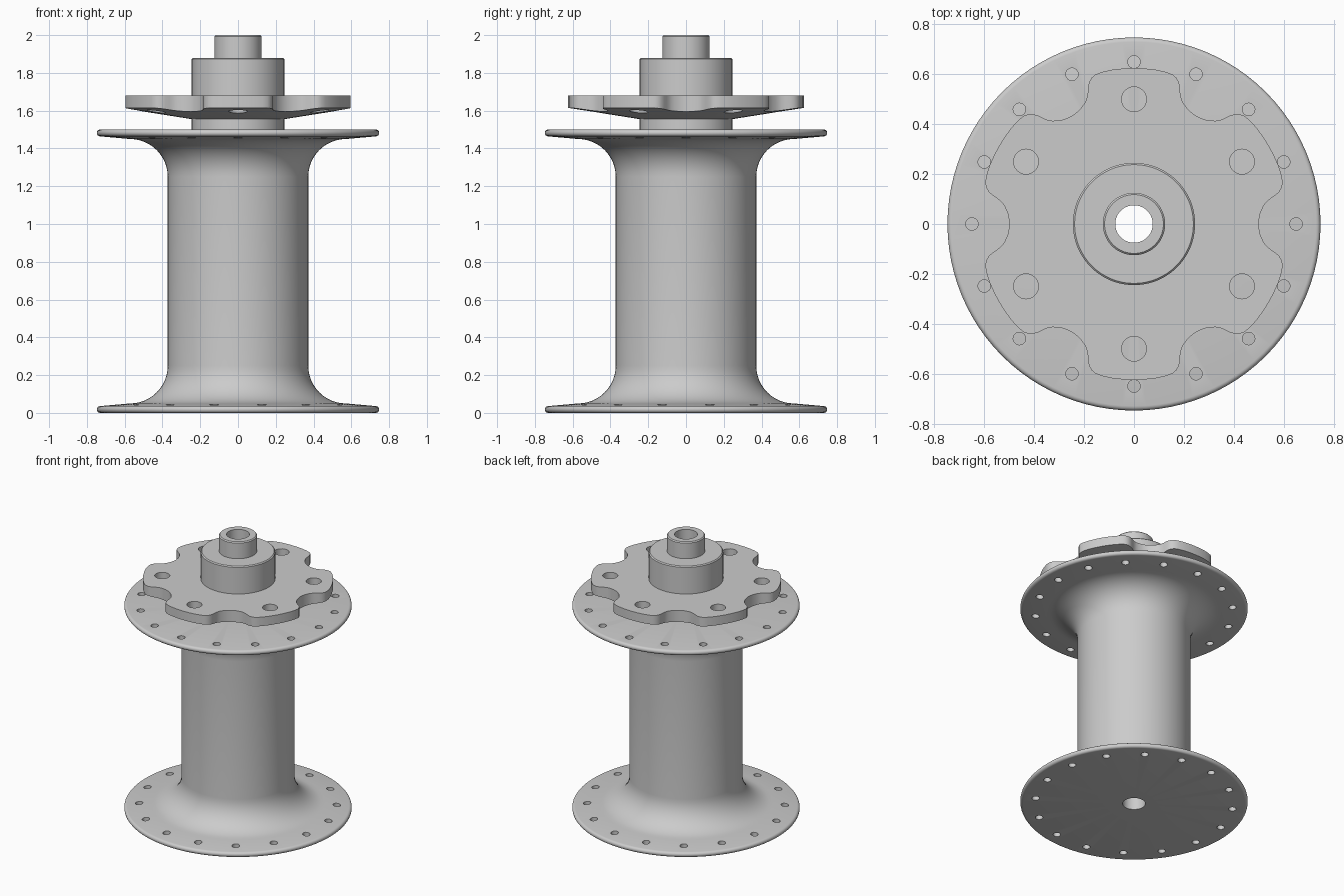
import bpy, bmesh
from math import sin, cos, pi, radians

if "Cube" in bpy.data.objects:
    bpy.data.objects.remove(bpy.data.objects["Cube"])

SEG = 96


def finish(name, bm):
    bmesh.ops.recalc_face_normals(bm, faces=bm.faces)
    mesh = bpy.data.meshes.new(name)
    bm.to_mesh(mesh)
    bm.free()
    ob = bpy.data.objects.new(name, mesh)
    bpy.context.collection.objects.link(ob)
    return ob


def skin_loops(name, loops):
    """Join equal-length rings into a closed ring-shaped solid."""
    bm = bmesh.new()
    rings = [[bm.verts.new(p) for p in loop] for loop in loops]
    n = len(rings[0])
    for a, b in zip(rings, rings[1:] + rings[:1]):
        for i in range(n):
            j = (i + 1) % n
            bm.faces.new((a[i], a[j], b[j], b[i]))
    return finish(name, bm)


def lathe(name, profile):
    ang = [2 * pi * i / SEG for i in range(SEG)]
    return skin_loops(name, [[(r * cos(a), r * sin(a), z) for a in ang]
                             for r, z in profile])


def drill(ob, holes, radius, depth):
    """Cut vertical round holes; holes = list of (ring radius, angle in degrees, z)."""
    bm = bmesh.new()
    for ring, deg, z in holes:
        made = bmesh.ops.create_cone(bm, cap_ends=True, segments=24, depth=depth,
                                     radius1=radius, radius2=radius)
        bmesh.ops.translate(bm, verts=made['verts'],
                            vec=(ring * cos(radians(deg)), ring * sin(radians(deg)), z))
    cutter = finish("hole_cutter", bm)
    cutter.hide_render = True
    mod = ob.modifiers.new("holes", 'BOOLEAN')
    mod.operation, mod.solver, mod.object = 'DIFFERENCE', 'EXACT', cutter
    select(ob)
    bpy.ops.object.modifier_apply(modifier=mod.name)
    bpy.data.objects.remove(cutter)


def select(ob):
    bpy.ops.object.select_all(action='DESELECT')
    ob.select_set(True)
    bpy.context.view_layer.objects.active = ob


def smooth(ob):
    select(ob)
    bpy.ops.object.shade_smooth_by_angle(angle=radians(30))


# Hub shell: half profile of one flange (rounded rim, taper, fillet into barrel)
rim = [(0.73 + 0.018 * cos(a), 0.018 + 0.018 * sin(a))
       for a in [-pi / 2 + pi * i / 8 for i in range(9)]]
fillet = [(0.572 - 0.2 * sin(a), 0.25 - 0.2 * cos(a))
          for a in [pi / 2 * i / 12 for i in range(13)]]
half = rim + fillet
top_half = [(r, 1.5 - z) for r, z in reversed(half)]

# Bearing neck, axle stub and bore complete the revolved section
neck = [(0.245, 1.5), (0.245, 1.873), (0.238, 1.88), (0.125, 1.88),
        (0.125, 1.993), (0.118, 2.0), (0.075, 2.0), (0.075, 0.0)]
shell = lathe("hub_shell", half + top_half + neck)

# Spoke holes: 16 per flange, the two flanges staggered by half a step
step = 22.5
drill(shell, [(0.65, step * i, 1.48) for i in range(16)]
      + [(0.65, step * (i + 0.5), 0.02) for i in range(16)], 0.025, 0.2)
smooth(shell)

# Brake disc mount: six lobes, outline given from notch centre to lobe centre
outline = [(0, .5), (2, .5015), (4.5, .507), (6.8, .518), (8.3, .527), (9.6, .541),
           (10.6, .558), (11.5, .58), (12.5, .597), (13.8, .610), (15.5, .619),
           (18, .623), (22, .625), (26, .625), (30, .625)]
sector = outline + [(60 - d, r) for d, r in outline[-2:0:-1]]
polar = [(radians(60 * k + d), r) for k in range(6) for d, r in sector]


def cone_z(r):
    return 1.555 + (r - 0.245) * 0.158


mount = skin_loops("disc_mount", [
    [(0.2 * cos(a), 0.2 * sin(a), 1.68) for a, r in polar],
    [(r * cos(a), r * sin(a), 1.68) for a, r in polar],
    [(r * cos(a), r * sin(a), cone_z(r)) for a, r in polar],
    [(0.245 * cos(a), 0.245 * sin(a), 1.555) for a, r in polar],
    [(0.2 * cos(a), 0.2 * sin(a), 1.555) for a, r in polar]])
drill(mount, [(0.5, 30 + 60 * k, 1.64) for k in range(6)], 0.05, 0.24)
smooth(mount)
